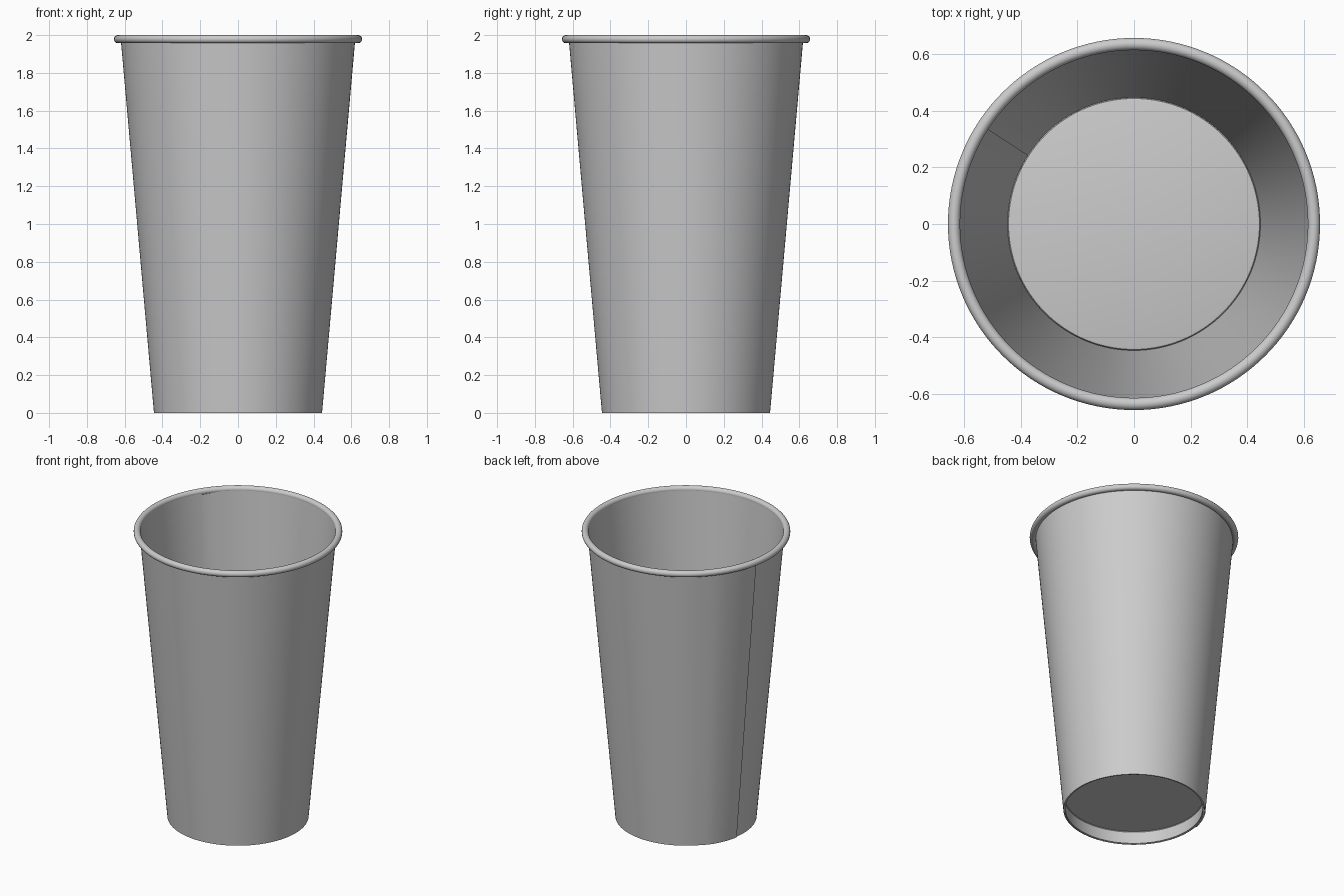
import bpy, bmesh
from math import sin, cos, pi, radians

if "Cube" in bpy.data.objects:
    bpy.data.objects.remove(bpy.data.objects["Cube"])

HEIGHT = 1.98          # top of paper wall, inside the rolled rim
R_BOTTOM, R_TOP = 0.445, 0.621
T = 0.006              # paper thickness


def finish(name, bm, angle=35):
    bmesh.ops.remove_doubles(bm, verts=bm.verts, dist=1e-6)
    bmesh.ops.recalc_face_normals(bm, faces=bm.faces)
    me = bpy.data.meshes.new(name)
    bm.to_mesh(me)
    bm.free()
    ob = bpy.data.objects.new(name, me)
    bpy.context.collection.objects.link(ob)
    bpy.ops.object.select_all(action='DESELECT')
    bpy.context.view_layer.objects.active = ob
    ob.select_set(True)
    bpy.ops.object.shade_smooth_by_angle(angle=radians(angle))
    return ob


def lathe(name, profile, closed=False, steps=128):
    bm = bmesh.new()
    verts = [bm.verts.new((r, 0, z)) for r, z in profile]
    n = len(verts)
    edges = [bm.edges.new((verts[i], verts[(i + 1) % n])) for i in range(n if closed else n - 1)]
    bmesh.ops.spin(bm, geom=verts + edges, cent=(0, 0, 0), axis=(0, 0, 1),
                   angle=2 * pi, steps=steps)
    return finish(name, bm)


# Wall: one wrapped sheet whose outer end overlaps its inner end at the seam
START, OVERLAP, BLEND = 147, 23, 13
bm = bmesh.new()
rings = []
steps = 144
for i in range(steps + 1):
    deg = (360 + OVERLAP) * i / steps
    f = min(1, max(0, (deg - 360 + BLEND) / BLEND))
    lift = (T + 0.0005) * f * f * (3 - 2 * f)
    a = radians(START + deg)
    ring = []
    for r, z in ((R_BOTTOM, 0), (R_TOP, HEIGHT), (R_TOP - T, HEIGHT), (R_BOTTOM - T, 0)):
        ring.append(bm.verts.new(((r + lift) * cos(a), (r + lift) * sin(a), z)))
    rings.append(ring)
for p, q in zip(rings, rings[1:]):
    for k in range(4):
        bm.faces.new((p[k], q[k], q[(k + 1) % 4], p[(k + 1) % 4]))
bm.faces.new(rings[0])
bm.faces.new(rings[-1])
finish("cup_wall", bm)

# Rolled rim
rim_r, tube = 0.6355, 0.0215
lathe("rolled_rim", [(rim_r + tube * cos(2 * pi * k / 20),
                      2 - tube + tube * sin(2 * pi * k / 20)) for k in range(20)], True)

# Recessed floor with a turned-down skirt glued inside the wall
lathe("cup_floor", [(0, 0.1), (0.436, 0.1), (0.443, 0.098), (0.4465, 0.092),
                    (0.4385, 0.003), (0.4325, 0.003), (0.4395, 0.088),
                    (0.436, 0.092), (0, 0.092)])
